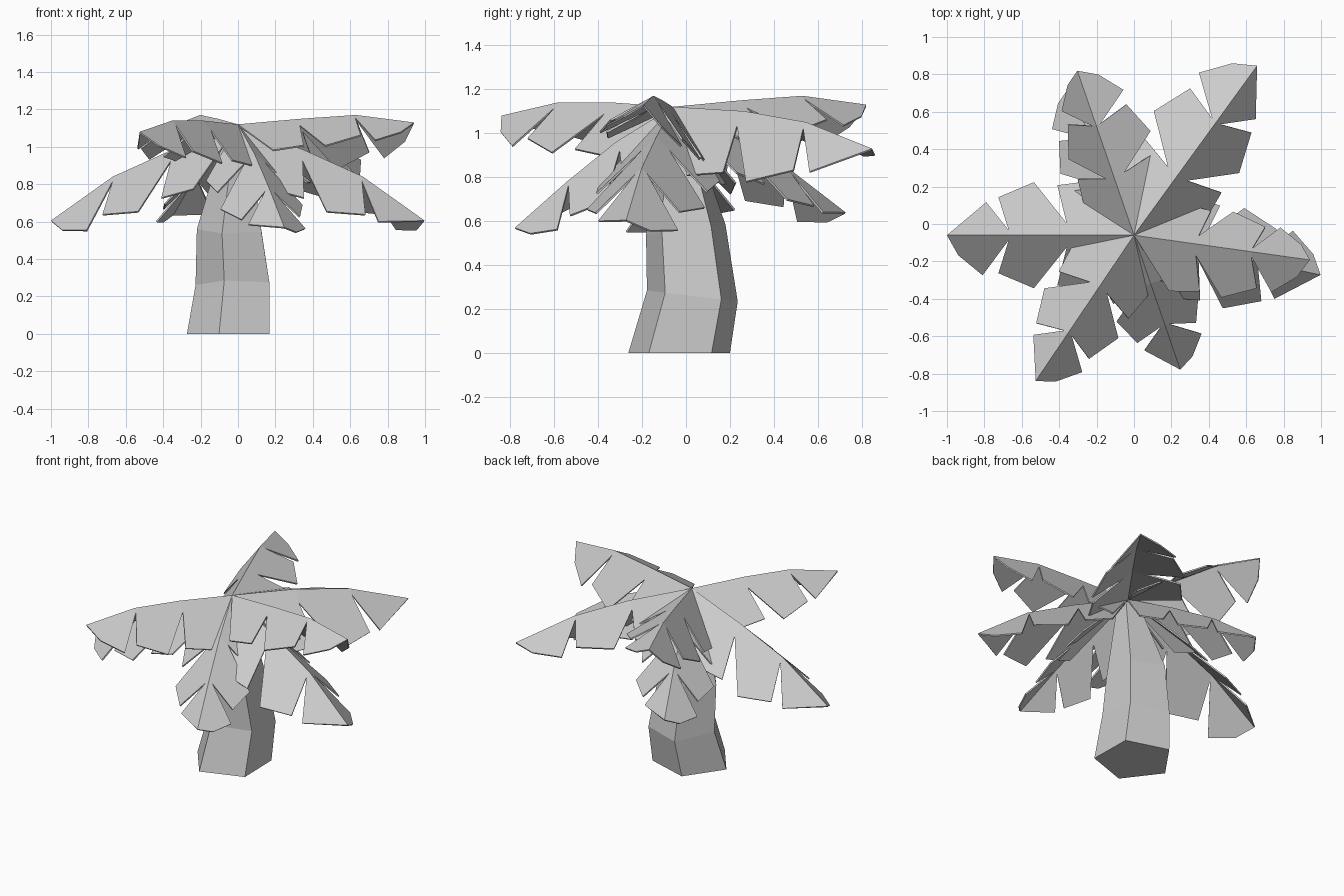
import bpy
import bmesh
from math import radians, cos, sin
from mathutils import Vector

cube = bpy.data.objects.get("Cube")
if cube:
    bpy.data.objects.remove(cube)

# One plain grey for the whole tree
grey = bpy.data.materials.new("plain_grey")
grey.use_nodes = True
GREY = (0.6, 0.6, 0.6, 1)
grey.diffuse_color = GREY
grey.node_tree.nodes["Principled BSDF"].inputs["Base Color"].default_value = GREY


def make_object(name, bm):
    bmesh.ops.recalc_face_normals(bm, faces=bm.faces)
    mesh = bpy.data.meshes.new(name)
    bm.to_mesh(mesh)
    bm.free()
    mesh.materials.append(grey)
    obj = bpy.data.objects.new(name, mesh)
    bpy.context.collection.objects.link(obj)
    return obj


# Trunk: five-sided rings (x, y, z, radius, tilt along y) bridged together
def build_trunk():
    rings = [(-0.03, -0.03, 0, 0.243, 0), (-0.01, 0.03, 0.26, 0.217, -0.12),
             (-0.03, 0, 0.56, 0.19, 0.13), (0, -0.05, 1.06, 0.07, 0)]
    bm = bmesh.new()
    loops = []
    for x, y, z, r, tilt in rings:
        loop = []
        for i in range(5):
            a = radians(37 + 72 * i)
            dy = r * sin(a)
            loop.append(bm.verts.new((x + r * cos(a), y + dy, z + tilt * dy)))
        loops.append(loop)
    for low, high in zip(loops, loops[1:]):
        for i in range(5):
            j = (i + 1) % 5
            bm.faces.new((low[i], low[j], high[j], high[i]))
    bm.faces.new(loops[0])
    bm.faces.new(loops[-1])
    make_object("trunk", bm)


HUB = Vector((0, -0.06, 1.12))
SPINE = (0, 0.36, 0.67, 1)
# Outline of the leaflets on one side: (fraction along, distance out)
INNER_NOTCH = (0.36, 0.06)
OUTER_NOTCH = (0.67, 0.025)
LEAFLETS = [[(0.24, 0.27), (0.41, 0.25), INNER_NOTCH],
            [INNER_NOTCH, (0.535, 0.265), (0.725, 0.19), OUTER_NOTCH]]
# The tip is rounded on the left half and mostly straight on the right half
ROUND_TIP = [OUTER_NOTCH, (0.81, 0.2), (0.94, 0.1)]
STRAIGHT_TIP = [OUTER_NOTCH, (0.79, 0.165)]


# Frond: folded along its spine, each half cut into three drooping leaflets
def build_frond(name, angle, length, heights, left, right, right_tip=STRAIGHT_TIP):
    a = radians(angle)
    along = Vector((cos(a), sin(a), 0))
    out = Vector((-sin(a), cos(a), 0))
    zs = (HUB.z,) + heights
    bm = bmesh.new()

    def point(u, v, z):
        p = HUB + along * u * length + out * v
        return bm.verts.new((p.x, p.y, z))

    spine = [point(u, 0, z) for u, z in zip(SPINE, zs)]
    for sign, (width, slope), tip in ((1, left, ROUND_TIP), (-1, right, right_tip)):
        for i, outline in enumerate(LEAFLETS + [tip]):
            grade = (zs[i + 1] - zs[i]) / (SPINE[i + 1] - SPINE[i])
            edge = [point(u, sign * v * width,
                          zs[i] + (u - SPINE[i]) * grade - slope * v * width)
                    for u, v in outline]
            face = [spine[i]] + edge + [spine[i + 1]]
            bm.faces.new(face if sign < 0 else face[::-1])
    bmesh.ops.remove_doubles(bm, verts=bm.verts, dist=0.0005)
    obj = make_object(name, bm)
    solid = obj.modifiers.new("thickness", "SOLIDIFY")
    solid.thickness = 0.009
    solid.offset = -1 if obj.data.polygons[0].normal.z > 0 else 1


build_trunk()
FLAT = (1.15, 1.17, 1.13)
LOW = (0.98, 0.84, 0.605)
EVEN = (1, 0.9)
WIDE = (1.07, 0.87)
STEEP = (0.75, 1.4)
SHALLOW = (1, 0.58)

# Upper fronds
build_frond("upper_frond_front", 236, 0.94, (1.14, 1.14, 1.08), (0.9, 0.95), (0.9, 0.85))
build_frond("upper_frond_left", 352, 0.95, FLAT, STEEP, SHALLOW, ROUND_TIP)
build_frond("upper_frond_back", 109, 0.93, FLAT, STEEP, SHALLOW, ROUND_TIP)
build_frond("middle_frond_back", 54, 1.12, (1.1, 1.05, 0.93), (1.15, 0.42), (0.98, 1.12))
# Lower fronds
build_frond("lower_frond_right", 180, 1.0, LOW, WIDE, WIDE)
build_frond("lower_frond_left", 348, 1.02, LOW, EVEN, WIDE)
build_frond("lower_frond_front", 289, 0.76, (0.96, 0.78, 0.57), (0.85, 0.75), (0.9, 0.8))
build_frond("lower_frond_back", 114, 0.86, (0.98, 0.84, 0.64), (0.85, 0.9), (0.95, 0.8))
